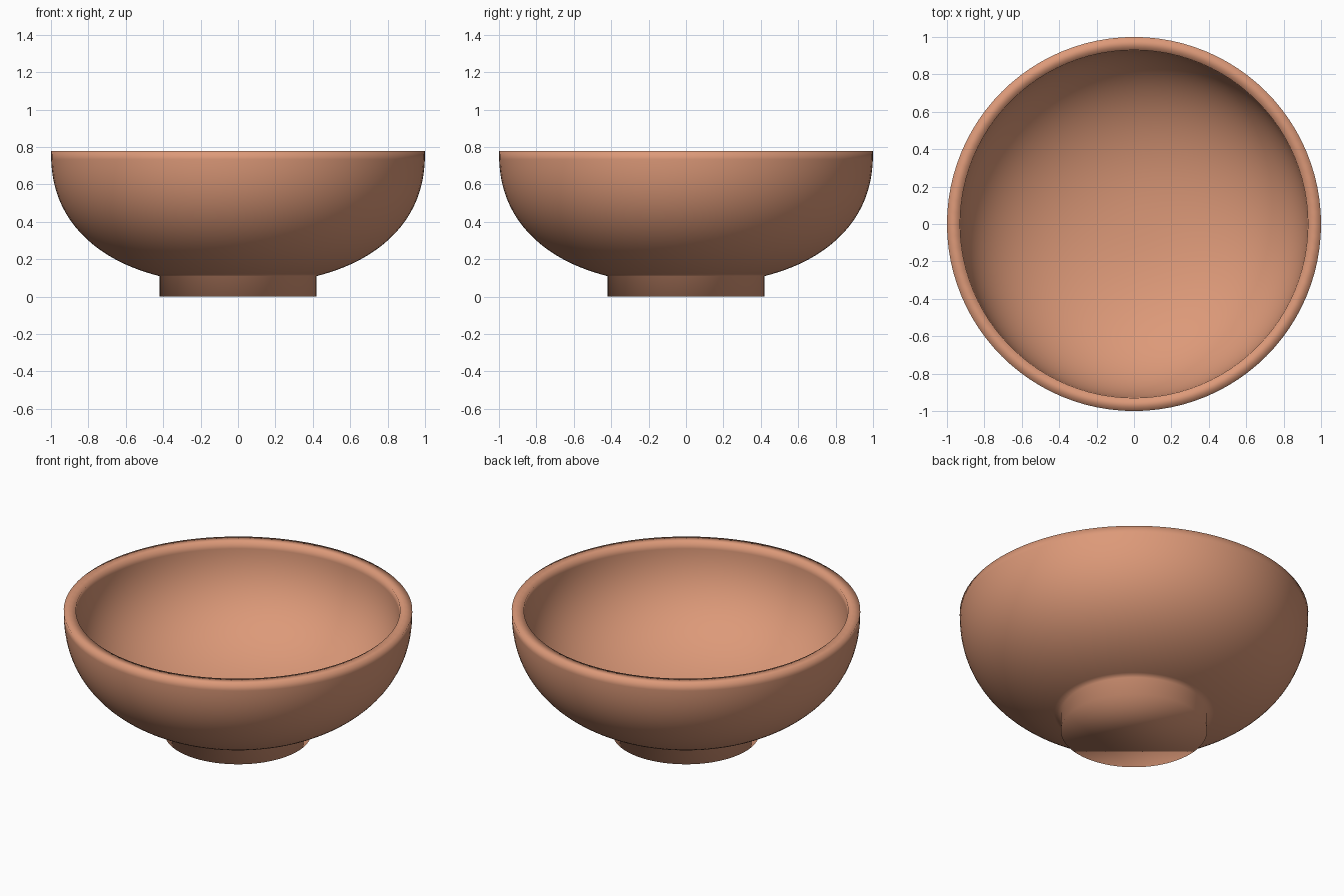
import bpy, bmesh, math

if "Cube" in bpy.data.objects:
    bpy.data.objects.remove(bpy.data.objects["Cube"])

SEGMENTS = 96
RIM_Z = 0.78


def wall(radius, depth, power, r_start, steps):
    """Rounded bowl wall from r_start out to the rim."""
    a0 = math.acos((r_start / radius) ** (power / 2))
    pts = []
    for i in range(steps + 1):
        a = a0 * (1 - i / steps)
        pts.append((radius * math.cos(a) ** (2 / power),
                    RIM_Z - depth * math.sin(a) ** (2 / power)))
    return pts


# Profile: foot, outer wall, flat rim, inner wall down to the centre
outer = wall(1.0, 0.714, 2.3, 0.42, 28)
inner = wall(0.93, 0.64, 2.25, 0.0, 32)[::-1]
profile = [(0.42, 0.0)] + outer + inner

# Bowl: spin the profile round the z axis
bm = bmesh.new()
verts = [bm.verts.new((r, 0, z)) for r, z in profile]
edges = [bm.edges.new(pair) for pair in zip(verts, verts[1:])]
bmesh.ops.spin(bm, geom=verts + edges, cent=(0, 0, 0), axis=(0, 0, 1),
               angle=math.tau, steps=SEGMENTS, use_duplicate=False)
bmesh.ops.remove_doubles(bm, verts=bm.verts[:], dist=0.0001)

# Flat underside of the foot
bmesh.ops.holes_fill(bm, edges=[e for e in bm.edges if e.is_boundary], sides=0)
bmesh.ops.recalc_face_normals(bm, faces=bm.faces[:])
for face in bm.faces:
    face.smooth = True

mesh = bpy.data.meshes.new("bowl")
bm.to_mesh(mesh)
bm.free()
bowl = bpy.data.objects.new("bowl", mesh)
bpy.context.collection.objects.link(bowl)

# Terracotta clay
clay = bpy.data.materials.new("clay")
clay.diffuse_color = (0.72, 0.32, 0.19, 1)
clay.use_nodes = True
clay.node_tree.nodes["Principled BSDF"].inputs["Base Color"].default_value = clay.diffuse_color
mesh.materials.append(clay)
